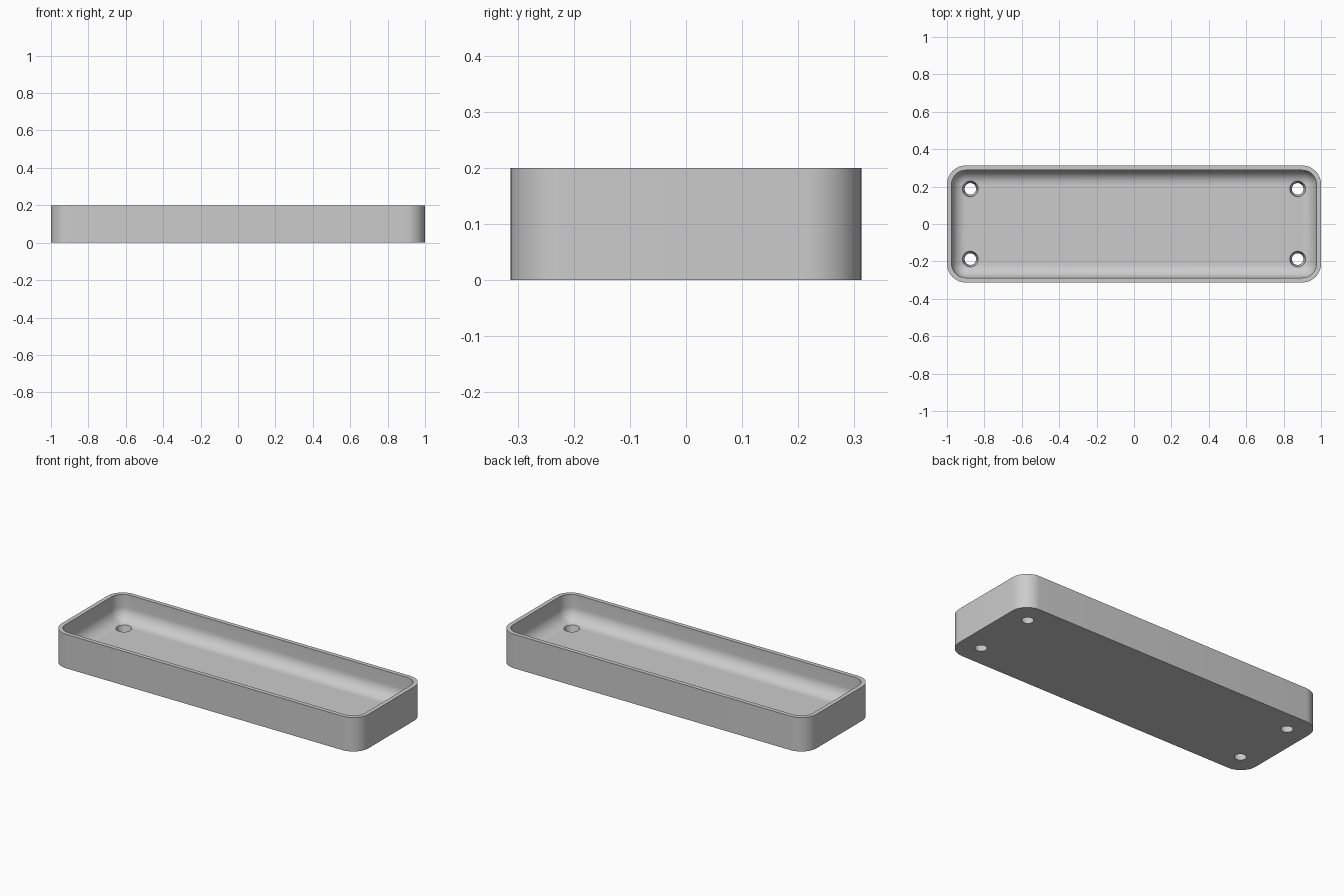
import bpy
import bmesh
from math import cos, sin, pi

cube = bpy.data.objects.get("Cube")
if cube:
    bpy.data.objects.remove(cube, do_unlink=True)

LENGTH, WIDTH, HEIGHT = 2.0, 0.625, 0.2
WALL, FLOOR = 0.025, 0.05
CORNER, FILLET = 0.1, 0.075
STEPS = 12

grey = bpy.data.materials.new("plain grey")
grey.use_nodes = True
colour = (0.6, 0.6, 0.6, 1)
grey.diffuse_color = colour
grey.node_tree.nodes["Principled BSDF"].inputs["Base Color"].default_value = colour


def rounded_loop(bm, inset, z):
    """Rounded rectangle, inset from the outer wall."""
    r = CORNER - inset
    verts = []
    for i, (sx, sy) in enumerate([(1, 1), (-1, 1), (-1, -1), (1, -1)]):
        for k in range(STEPS + 1):
            a = (i + k / STEPS) * pi / 2
            verts.append(bm.verts.new((sx * (LENGTH / 2 - CORNER) + r * cos(a),
                                       sy * (WIDTH / 2 - CORNER) + r * sin(a), z)))
    return verts


# Tray: outside wall, rim, inside wall, then a fillet down to the floor
profile = [(0, 0), (0, HEIGHT), (WALL, HEIGHT)]
for k in range(STEPS + 1):
    a = k / STEPS * pi / 2
    profile.append((WALL + FILLET * (1 - cos(a)), FLOOR + FILLET * (1 - sin(a))))

bm = bmesh.new()
loops = [rounded_loop(bm, inset, z) for inset, z in profile]
for low, high in zip(loops, loops[1:]):
    for i in range(len(low)):
        j = (i + 1) % len(low)
        bm.faces.new((low[i], low[j], high[j], high[i]))
bm.faces.new(loops[0][::-1])
bm.faces.new(loops[-1])
bmesh.ops.remove_doubles(bm, verts=bm.verts, dist=1e-5)
bmesh.ops.recalc_face_normals(bm, faces=bm.faces)
mesh = bpy.data.meshes.new("tray")
bm.to_mesh(mesh)
bm.free()
tray = bpy.data.objects.new("tray", mesh)
bpy.context.collection.objects.link(tray)
mesh.materials.append(grey)

# Tapered screw holes, wider at the floor than underneath
BOTTOM_R, TOP_R = 0.031, 0.042
slope = (TOP_R - BOTTOM_R) / FLOOR
low_z, high_z = -FLOOR, 2 * FLOOR
bm = bmesh.new()
for sx in (-1, 1):
    for sy in (-1, 1):
        made = bmesh.ops.create_cone(bm, cap_ends=True, segments=48,
                                     radius1=BOTTOM_R + slope * low_z,
                                     radius2=BOTTOM_R + slope * high_z,
                                     depth=high_z - low_z)
        bmesh.ops.translate(bm, verts=made["verts"],
                            vec=(sx * (LENGTH / 2 - 0.125), sy * (WIDTH / 2 - 0.125),
                                 (low_z + high_z) / 2))
cutter_mesh = bpy.data.meshes.new("hole_cutter")
bm.to_mesh(cutter_mesh)
bm.free()
cutter_mesh.materials.append(grey)
cutter = bpy.data.objects.new("hole_cutter", cutter_mesh)
cutter.hide_render = True
bpy.context.collection.objects.link(cutter)

cut = tray.modifiers.new("screw_holes", 'BOOLEAN')
cut.operation = 'DIFFERENCE'
cut.solver = 'EXACT'
cut.object = cutter

bpy.ops.object.select_all(action='DESELECT')
tray.select_set(True)
bpy.context.view_layer.objects.active = tray
bpy.ops.object.modifier_apply(modifier=cut.name)
bpy.data.objects.remove(cutter, do_unlink=True)
bpy.ops.object.shade_smooth_by_angle(angle=pi / 6)
